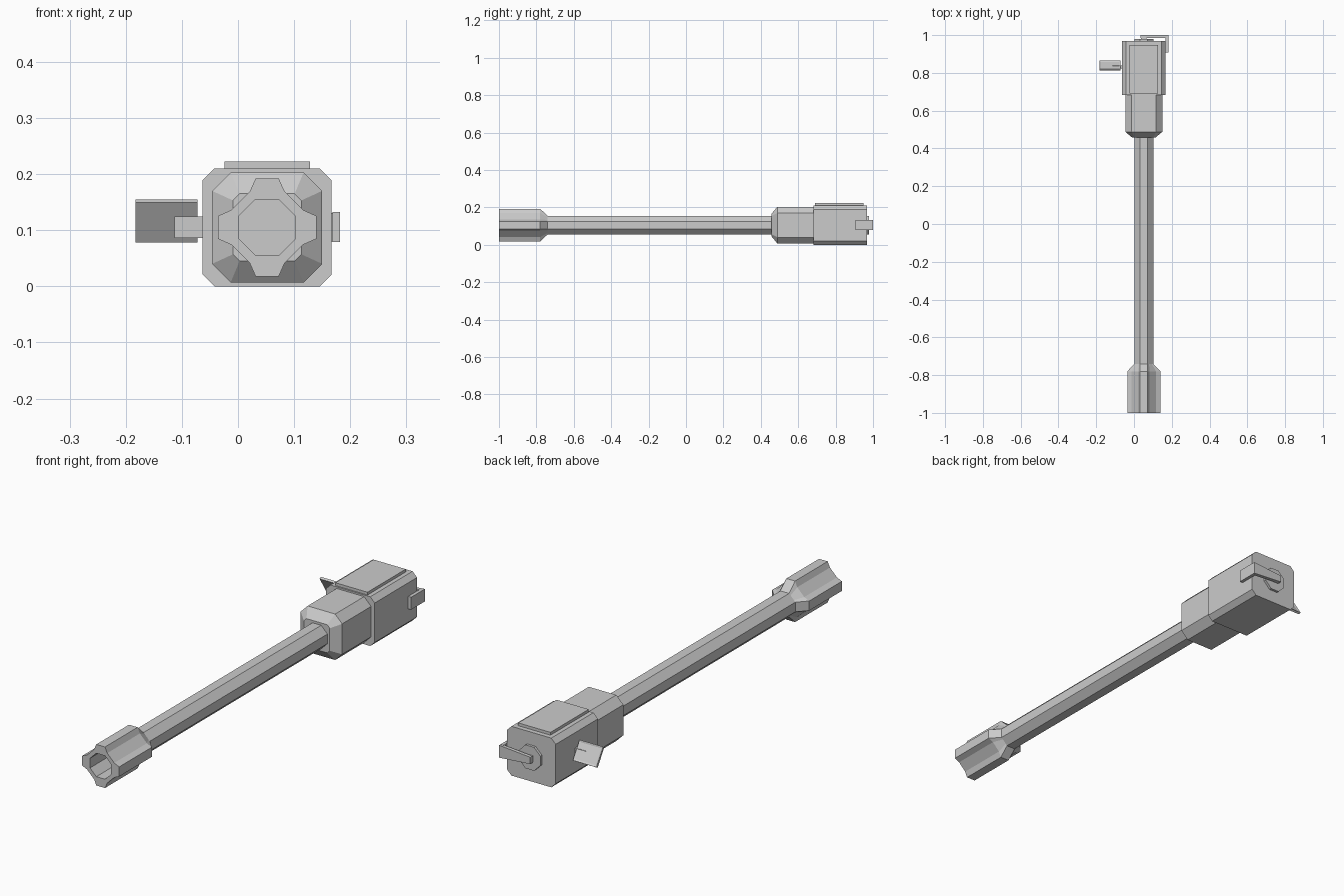
import bpy, bmesh
from mathutils import Matrix, Vector

if "Cube" in bpy.data.objects:
    bpy.data.objects.remove(bpy.data.objects["Cube"])

CX, CZ = 0.052, 0.105   # barrel axis


def octagon(hx, hz, c):
    """Cross-section: rectangle with cut corners."""
    return [(hx, -hz + c), (hx, hz - c), (hx - c, hz), (-hx + c, hz),
            (-hx, hz - c), (-hx, -hz + c), (-hx + c, -hz), (hx - c, -hz)]


def four_fold(pts):
    """Repeat a quarter profile around the axis."""
    out = []
    for _ in range(4):
        out += pts
        pts = [(-z, x) for x, z in pts]
    return out


def finish(name, bm):
    bmesh.ops.recalc_face_normals(bm, faces=bm.faces)
    me = bpy.data.meshes.new(name)
    bm.to_mesh(me)
    bm.free()
    ob = bpy.data.objects.new(name, me)
    bpy.context.collection.objects.link(ob)
    return ob


def loft(name, sections):
    """Skin (y, profile) sections along y and cap both ends."""
    bm = bmesh.new()
    rings = [[bm.verts.new((CX + x, y, CZ + z)) for x, z in prof] for y, prof in sections]
    n = len(rings[0])
    for a, b in zip(rings, rings[1:]):
        for i in range(n):
            j = (i + 1) % n
            bm.faces.new((a[i], a[j], b[j], b[i]))
    bm.faces.new(rings[0])
    bm.faces.new(rings[-1])
    return finish(name, bm)


def box(name, lo, hi):
    lo, hi = Vector(lo), Vector(hi)
    bm = bmesh.new()
    mat = Matrix.Translation((lo + hi) / 2) @ Matrix.Diagonal((*(hi - lo), 1))
    bmesh.ops.create_cube(bm, size=1, matrix=mat)
    return finish(name, bm)


# Receiver housing, front housing with tapered nose, and barrel
loft("receiver", [(0.683, octagon(.115, .105, .021)), (0.968, octagon(.115, .105, .021))])
loft("front_housing", [(0.457, octagon(.061, .060, .012)), (0.488, octagon(.098, .098, .033)),
                       (0.69, octagon(.098, .098, .033))])
tube = octagon(.05, .05, .0295)
loft("barrel", [(-0.80, tube), (0.46, tube)])

# Fluted hollow muzzle: outer skin, rim, bore
outer = four_fold([(.0875, -.0205), (.0875, .0205), (.064, .031), (.031, .064)])
neck = four_fold([(.05, -.0205), (.05, .0205), (.043, .0275), (.0275, .043)])
bore = four_fold([(.05, -.0205), (.05, .0205), (.040, .0305), (.0305, .040)])
loft("muzzle", [(-0.74, neck), (-0.78, outer), (-1.0, outer), (-1.0, bore), (-0.80, bore)])

# Top plate and rear cap
box("top_plate", (-.024, .69, .208), (.128, .948, .222))
loft("rear_cap", [(0.96, tube), (0.979, tube)])

# Crank handle: tapered arm behind the cap, grip folded along the side
arm = box("handle_arm", (.035, .978, .079), (.182, 1.0, .132))
for v in arm.data.vertices:
    if v.co.x < .1:
        v.co.z = CZ + (v.co.z - CZ) * .55
    if v.co.y < .99:
        v.co.y = .985
box("handle_grip", (.168, .907, .079), (.182, .99, .132))
box("handle_pivot", (.037, .975, .092), (.067, .99, .118))

# Tilted display panel with inset screen, on a side bracket
box("display_bracket", (-.113, .822, .086), (-.06, .838, .124))
up = Vector((0, -.045, .071)).normalized()
nrm = Vector((0, up.z, -up.y))
rot = Matrix((Vector((1, 0, 0)), nrm, up)).transposed().to_4x4()
bm = bmesh.new()
bmesh.ops.create_cube(bm, size=1, matrix=Matrix.Translation((-.1275, .8385, .1165)) @ rot
                      @ Matrix.Diagonal((.111, .010, .084, 1)))
bm.normal_update()
screen = max(bm.faces, key=lambda f: f.normal.dot(nrm))
bmesh.ops.inset_region(bm, faces=[screen], thickness=.011)
bmesh.ops.translate(bm, verts=screen.verts, vec=-nrm * .003)
finish("display_panel", bm)
